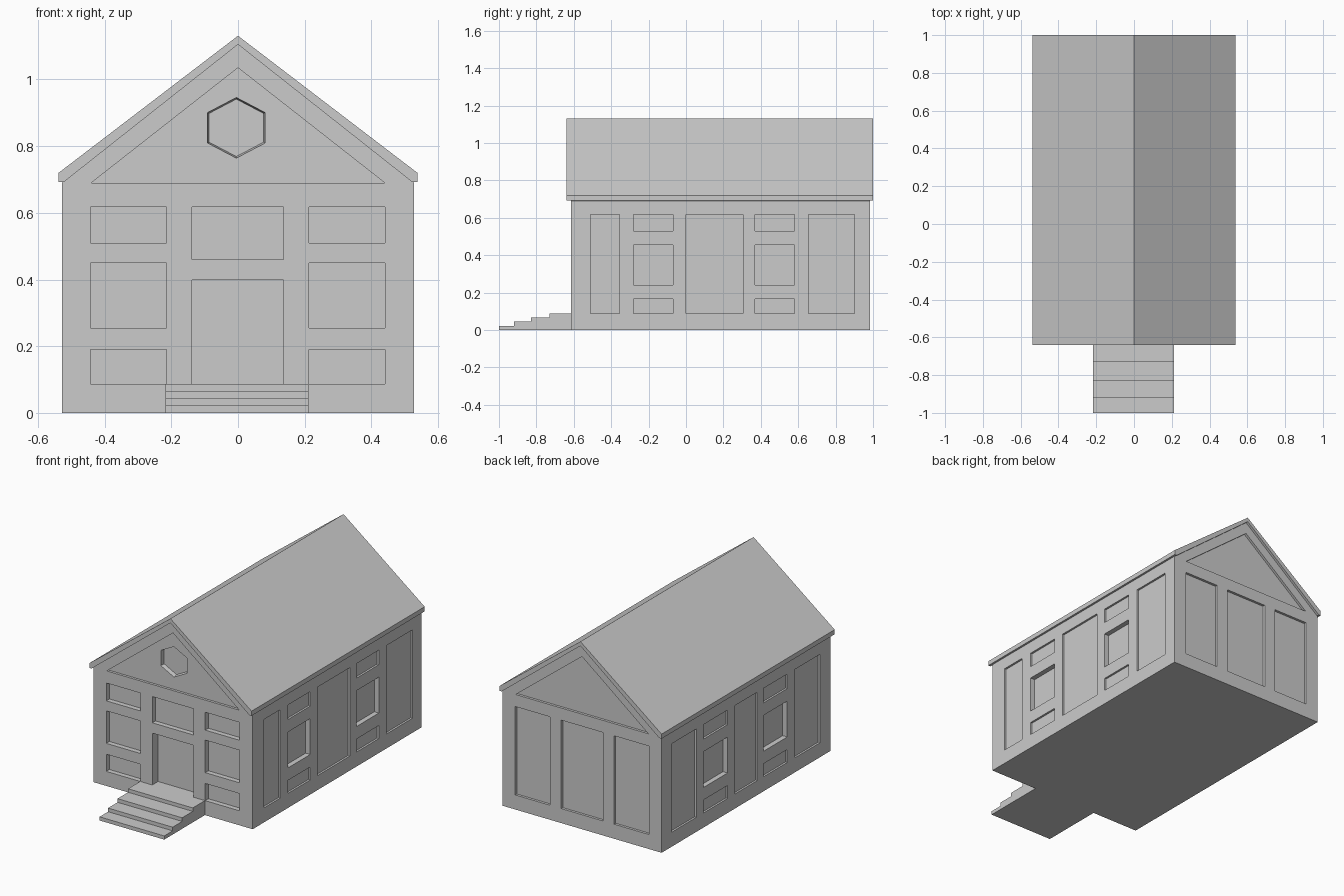
import bpy, bmesh, math
from mathutils import Matrix

if "Cube" in bpy.data.objects:
    bpy.data.objects.remove(bpy.data.objects["Cube"])

FRONT, BACK, HALF = -0.615, 0.985, 0.528


def add_object(name, bm):
    bmesh.ops.recalc_face_normals(bm, faces=bm.faces[:])
    mesh = bpy.data.meshes.new(name)
    bm.to_mesh(mesh)
    bm.free()
    obj = bpy.data.objects.new(name, mesh)
    bpy.context.collection.objects.link(obj)
    return obj


def add_prism(bm, profile, axis, a, b):
    """Extrude a 2D profile along x (profile is y,z) or y (profile is x,z)."""
    def point(p, d):
        return (d, p[0], p[1]) if axis == 'x' else (p[0], d, p[1])
    ends = [[bm.verts.new(point(p, d)) for p in profile] for d in (a, b)]
    bm.faces.new(ends[0])
    bm.faces.new(ends[1][::-1])
    n = len(profile)
    for i in range(n):
        j = (i + 1) % n
        bm.faces.new((ends[0][i], ends[1][i], ends[1][j], ends[0][j]))


def prism(name, profile, axis, a, b):
    bm = bmesh.new()
    add_prism(bm, profile, axis, a, b)
    return add_object(name, bm)


def rect(a0, a1, z0, z1):
    return [(a0, z0), (a1, z0), (a1, z1), (a0, z1)]


def cut(target, cutter):
    cutter.hide_render = True
    mod = target.modifiers.new("recess", 'BOOLEAN')
    mod.operation = 'DIFFERENCE'
    mod.solver = 'EXACT'
    mod.object = cutter
    bpy.context.view_layer.objects.active = target
    bpy.ops.object.modifier_apply(modifier=mod.name)
    bpy.data.objects.remove(cutter)


def recess(target, panels, axis, wall, outward):
    """Sink each (profile, depth) panel into the wall plane."""
    bm = bmesh.new()
    for profile, depth in panels:
        add_prism(bm, profile, axis, wall + outward * 0.05, wall - outward * depth)
    cut(target, add_object("recess_cutter", bm))


# Gabled house body
body = prism("house_body", [(-HALF, 0), (HALF, 0), (HALF, 0.69), (0, 1.11), (-HALF, 0.69)],
             'y', FRONT, BACK)

# Front: window columns, upper panel, door and gable triangle
gable = [(-0.44, 0.69), (0.44, 0.69), (0, 1.035)]
front = [(gable, 0.015), (rect(-0.138, 0.136, 0.46, 0.617), 0.03),
         (rect(-0.138, 0.136, 0.087, 0.398), 0.055)]
for x0, x1 in ((-0.443, -0.215), (0.213, 0.441)):
    for z0, z1 in ((0.087, 0.19), (0.255, 0.45), (0.51, 0.617)):
        front.append((rect(x0, x1, z0, z1), 0.03))
recess(body, front, 'y', FRONT, -1)

# Hexagonal gable window, slightly tapered
bm = bmesh.new()
bmesh.ops.create_cone(bm, cap_ends=True, segments=6, radius1=0.098, radius2=0.086, depth=0.06)
bmesh.ops.transform(bm, verts=bm.verts[:], matrix=Matrix.Translation((-0.005, -0.605, 0.855))
                    @ Matrix.Diagonal((1.1, 1, 1, 1)) @ Matrix.Rotation(-math.pi / 2, 4, 'X'))
cut(body, add_object("hexagon_cutter", bm))

# Back: three tall panels and the gable triangle
back = [(gable, 0.015)]
for x0, x1 in ((-0.443, -0.213), (-0.138, 0.138), (0.213, 0.443)):
    back.append((rect(x0, x1, 0.087, 0.617), 0.015))
recess(body, back, 'y', BACK, 1)

# Sides: tall panels alternating with window columns
sides = [(1, [(-0.51, -0.355), (0.0, 0.305), (0.655, 0.90)], [(-0.28, -0.07), (0.37, 0.58)]),
         (-1, [(-0.515, -0.28), (0.08, 0.29), (0.655, 0.89)], [(-0.205, 0.02), (0.36, 0.59)])]
for side, tall, windows in sides:
    panels = [(rect(y0, y1, 0.087, 0.617), 0.012) for y0, y1 in tall]
    for y0, y1 in windows:
        panels += [(rect(y0, y1, 0.087, 0.165), 0.012),
                   (rect(y0, y1, 0.24, 0.455), 0.03),
                   (rect(y0, y1, 0.53, 0.617), 0.012)]
    recess(body, panels, 'x', side * HALF, side)

# Pitched roof slab with square eaves
prism("roof", [(-0.538, 0.692), (-0.538, 0.72), (0, 1.131), (0.538, 0.72), (0.538, 0.692),
               (0.523, 0.692), (0, 1.105), (-0.523, 0.692)], 'y', -0.64, 1.0)

# Entrance steps as one stair profile
stair = [(FRONT + 0.005, 0), (-1.0, 0)]
edges = [-1.0, -0.92, -0.83, -0.73, FRONT + 0.005]
for i, z in enumerate((0.022, 0.044, 0.066, 0.087)):
    stair += [(edges[i], z), (edges[i + 1], z)]
prism("front_steps", stair, 'x', -0.218, 0.211)
